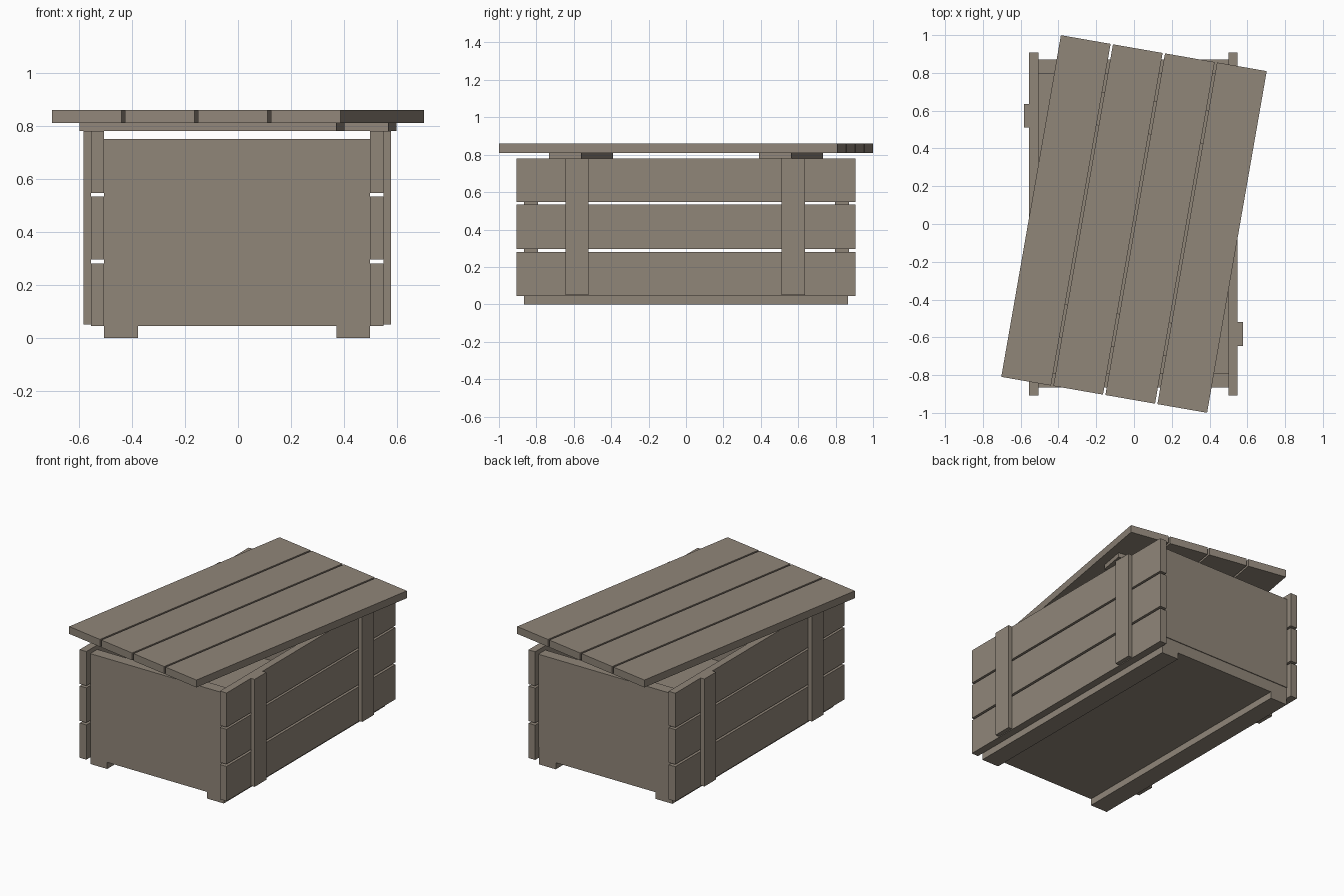
import bpy, bmesh, math
from mathutils import Matrix

if "Cube" in bpy.data.objects:
    bpy.data.objects.remove(bpy.data.objects["Cube"])

wood = bpy.data.materials.new("weathered_wood")
wood.diffuse_color = (0.28, 0.238, 0.191, 1)
wood.use_nodes = True
wood.node_tree.nodes["Principled BSDF"].inputs["Base Color"].default_value = wood.diffuse_color

LID_TURN = Matrix.Rotation(math.radians(-9.9), 4, 'Z')


def board(name, x, y, z, turn=None):
    """Box spanning the given (min, max) ranges, optionally turned about the origin."""
    bm = bmesh.new()
    size = Matrix.Diagonal((x[1] - x[0], y[1] - y[0], z[1] - z[0], 1))
    place = Matrix.Translation((sum(x) / 2, sum(y) / 2, sum(z) / 2))
    bmesh.ops.create_cube(bm, size=1, matrix=place @ size)
    mesh = bpy.data.meshes.new(name)
    bm.to_mesh(mesh)
    bm.free()
    mesh.materials.append(wood)
    ob = bpy.data.objects.new(name, mesh)
    bpy.context.collection.objects.link(ob)
    if turn:
        ob.matrix_world = turn
    return ob


def side_range(s, a, b, shift=0.0):
    """Range a..b mirrored to side s."""
    return tuple(sorted((s * a + shift, s * b + shift)))


CX = -0.003  # crate body sits slightly left of the lid centre

# Floor
board("floor", (CX - 0.502, CX + 0.502), (-0.865, 0.867), (0.045, 0.12))

for s, tag in ((-1, "left"), (1, "right")):
    # Runner under the floor
    board(f"{tag}_runner", side_range(s, 0.375, 0.502, CX), (-0.865, 0.867), (0, 0.045))
    # Three side planks
    for i, z in enumerate(((0.045, 0.281), (0.296, 0.533), (0.547, 0.78))):
        board(f"{tag}_side_plank_{i + 1}", side_range(s, 0.502, 0.552, CX), (-0.907, 0.907), z)
    # Upright battens on the outside
    for y, end in (((-0.645, -0.52), "front"), ((0.51, 0.635), "back")):
        board(f"{tag}_{end}_batten", side_range(s, 0.552, 0.58, CX), y, (0.05, 0.78))

# End panels
board("front_panel", (CX - 0.502, CX + 0.502), (-0.865, -0.79), (0.12, 0.75))
board("back_panel", (CX - 0.502, CX + 0.502), (0.797, 0.872), (0.12, 0.75))

# Lid, turned askew: four planks on two cross battens
width, gap = 0.267, 0.0127
for i in range(4):
    x0 = (i - 2) * (width + gap) + gap / 2
    board(f"lid_plank_{i + 1}", (x0, x0 + width), (-0.918, 0.918), (0.81, 0.86), LID_TURN)
for s, end in ((-1, "front"), (1, "back")):
    board(f"lid_{end}_crosspiece", (-0.492, 0.492), side_range(s, 0.482, 0.658),
          (0.78, 0.81), LID_TURN)
